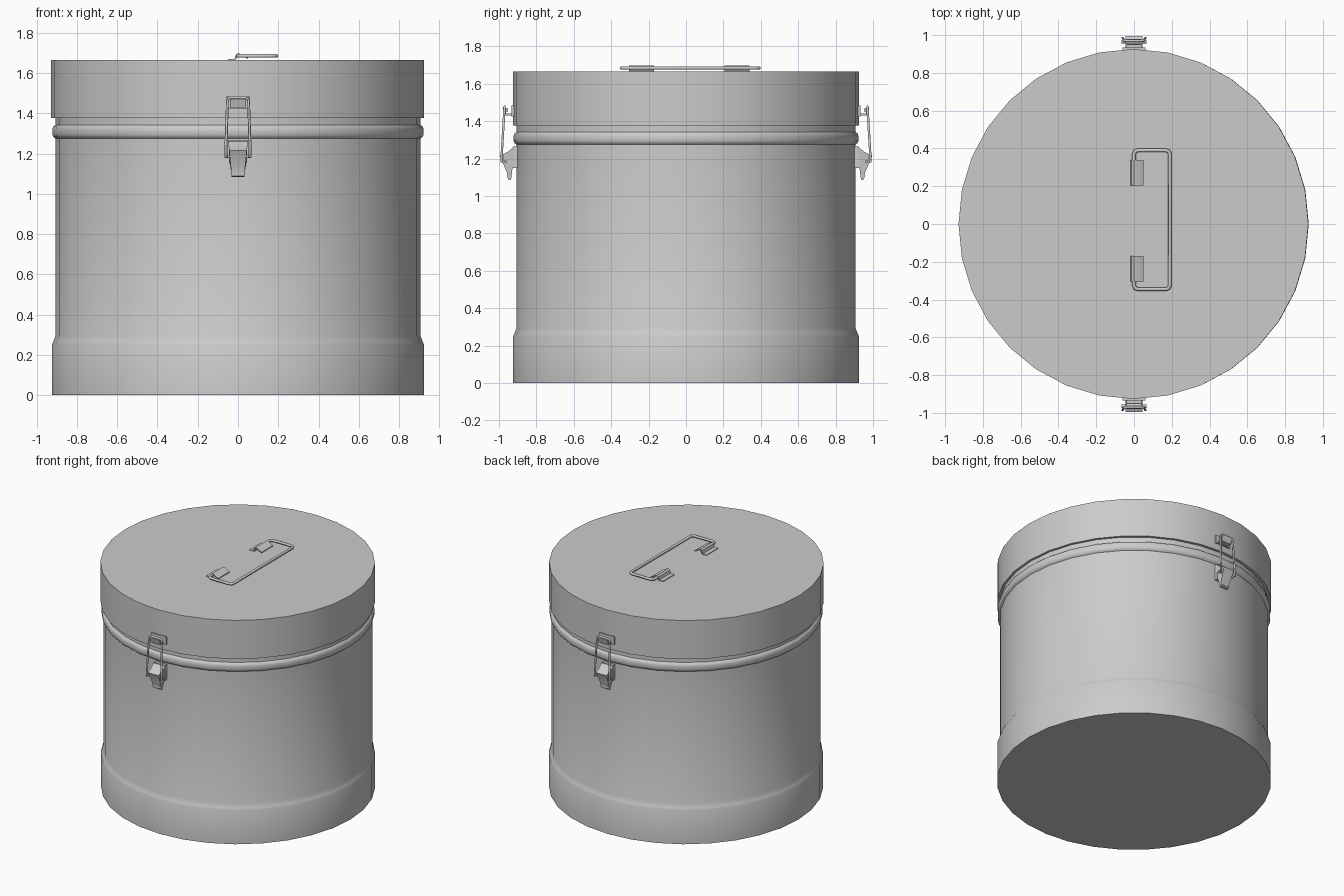
import bpy, bmesh, math
from mathutils import Vector

cube = bpy.data.objects.get("Cube")
if cube:
    bpy.data.objects.remove(cube, do_unlink=True)

# One brushed metal grey
steel = bpy.data.materials.new("steel grey")
steel.use_nodes = True
steel.diffuse_color = (0.6, 0.6, 0.6, 1)
steel.node_tree.nodes["Principled BSDF"].inputs["Base Color"].default_value = (0.6, 0.6, 0.6, 1)


def finish(name, bm, angle=35):
    bmesh.ops.recalc_face_normals(bm, faces=bm.faces)
    mesh = bpy.data.meshes.new(name)
    bm.to_mesh(mesh)
    bm.free()
    mesh.materials.append(steel)
    obj = bpy.data.objects.new(name, mesh)
    bpy.context.collection.objects.link(obj)
    bpy.ops.object.select_all(action='DESELECT')
    obj.select_set(True)
    bpy.context.view_layer.objects.active = obj
    bpy.ops.object.shade_smooth_by_angle(angle=math.radians(angle))
    return obj


def lathe(name, profile, sides=32, shift=0):
    """Turn (radius, z) points about the z axis and close both ends."""
    bm = bmesh.new()
    rings = []
    for r, z in profile:
        rings.append([bm.verts.new((r * math.cos(math.tau * i / sides) + shift,
                                    r * math.sin(math.tau * i / sides), z))
                      for i in range(sides)])
    for a, b in zip(rings, rings[1:]):
        for i in range(sides):
            j = (i + 1) % sides
            bm.faces.new((a[i], a[j], b[j], b[i]))
    bm.faces.new(rings[0])
    bm.faces.new(rings[-1])
    return finish(name, bm)


def prism(name, outline, lo, hi, to_xyz, taper=None):
    """Extrude a 2D outline between lo and hi; taper scales the width per point."""
    bm = bmesh.new()
    taper = taper or [1] * len(outline)
    ends = [[bm.verts.new(to_xyz(p, w * t)) for p, t in zip(outline, taper)]
            for w in (lo, hi)]
    n = len(outline)
    for i in range(n):
        j = (i + 1) % n
        bm.faces.new((ends[0][i], ends[0][j], ends[1][j], ends[1][i]))
    for end in ends:
        bm.faces.new(end)
    return finish(name, bm)


def wire(name, points, radius, closed=False):
    """Round rod along a path with small chamfered corners."""
    pts = [Vector(p) for p in points]
    path = []
    for i, p in enumerate(pts):
        if not closed and i in (0, len(pts) - 1):
            path.append(p)
            continue
        a, b = pts[i - 1], pts[(i + 1) % len(pts)]
        u, v = (a - p).normalized(), (b - p).normalized()
        path += [p + u * radius * 2, p + (u + v) * radius * 0.6, p + v * radius * 2]
    curve = bpy.data.curves.new(name, 'CURVE')
    curve.dimensions = '3D'
    curve.bevel_depth = radius
    curve.bevel_resolution = 1
    curve.use_fill_caps = True
    spline = curve.splines.new('POLY')
    spline.points.add(len(path) - 1)
    for sp, p in zip(spline.points, path):
        sp.co = (*p, 1)
    spline.use_cyclic_u = closed
    curve.materials.append(steel)
    obj = bpy.data.objects.new(name, curve)
    bpy.context.collection.objects.link(obj)
    return obj


# Drum body with wider foot and a rolled bead below the lid
lathe("drum_body", [(0.925, 0), (0.925, 0.25), (0.918, 0.265), (0.906, 0.295),
                    (0.906, 1.275), (0.917, 1.283), (0.922, 1.295), (0.922, 1.322),
                    (0.917, 1.335), (0.906, 1.343), (0.906, 1.6)])

# Lid
lathe("lid", [(0.9, 1.378), (0.926, 1.378), (0.926, 1.665)], shift=-0.003)

# Carrying handle lying flat on the lid, open between its brackets
wire("lid_handle", [(0, 0.22, 1.685), (0, 0.39, 1.685), (0.19, 0.39, 1.685),
                    (0.19, -0.345, 1.685), (0, -0.345, 1.685), (0, -0.18, 1.685)], 0.01)

# Hinge brackets: flat leaf, curl over the rod, sloping tab
leaf = [(-0.05, 1.664), (-0.05, 1.67), (-0.018, 1.67), (-0.012, 1.69), (0, 1.699),
        (0.014, 1.695), (0.05, 1.676), (0.05, 1.67), (0.012, 1.688),
        (0, 1.692), (-0.006, 1.686), (-0.01, 1.664)]
for side, lo, hi in (("back", 0.205, 0.34), ("front", -0.305, -0.17)):
    prism("handle_bracket_" + side, leaf, lo, hi, lambda p, w: (p[0], w, p[1]))

# Toggle latches, drawn outwards from the wall and repeated front and back
for side, s in (("front", -1), ("back", 1)):
    def across(p, w):
        return (w, s * p[0], p[1])

    prism("catch_plate_" + side, [(0.9, 1.425), (0.934, 1.425), (0.934, 1.483), (0.9, 1.483)],
          -0.06, 0.06, across)
    prism("catch_hook_" + side, [(0.93, 1.44), (0.96, 1.44), (0.972, 1.475), (0.98, 1.472),
                                 (0.968, 1.43), (0.93, 1.43)], -0.04, 0.04, across)
    wire("catch_pin_" + side, [(-0.04, s * 0.962, 1.46), (0.04, s * 0.962, 1.46)], 0.012)
    wire("latch_loop_" + side, [(-0.06, s * 0.985, 1.18), (-0.06, s * 0.985, 1.23),
                                (-0.052, s * 0.97, 1.478), (0.052, s * 0.97, 1.478),
                                (0.06, s * 0.985, 1.23), (0.06, s * 0.985, 1.18)], 0.007)
    wire("lever_axle_" + side, [(-0.065, s * 0.965, 1.185), (0.065, s * 0.965, 1.185)], 0.009)
    prism("lever_base_" + side, [(0.9, 1.15), (0.925, 1.15), (0.925, 1.265), (0.9, 1.265)],
          -0.045, 0.045, across)
    # Tapered lever with a turned-out finger tip
    prism("lever_" + side, [(0.918, 1.265), (0.955, 1.235), (0.996, 1.215), (0.955, 1.12),
                            (0.955, 1.1), (0.938, 1.088), (0.925, 1.16)],
          -0.046, 0.046, across, [1, 1, 0.95, 0.75, 0.72, 0.68, 0.9])
    prism("lever_tip_" + side, [(0.93, 1.125), (0.958, 1.125), (0.952, 1.09), (0.936, 1.085)],
          -0.032, 0.032, across)
